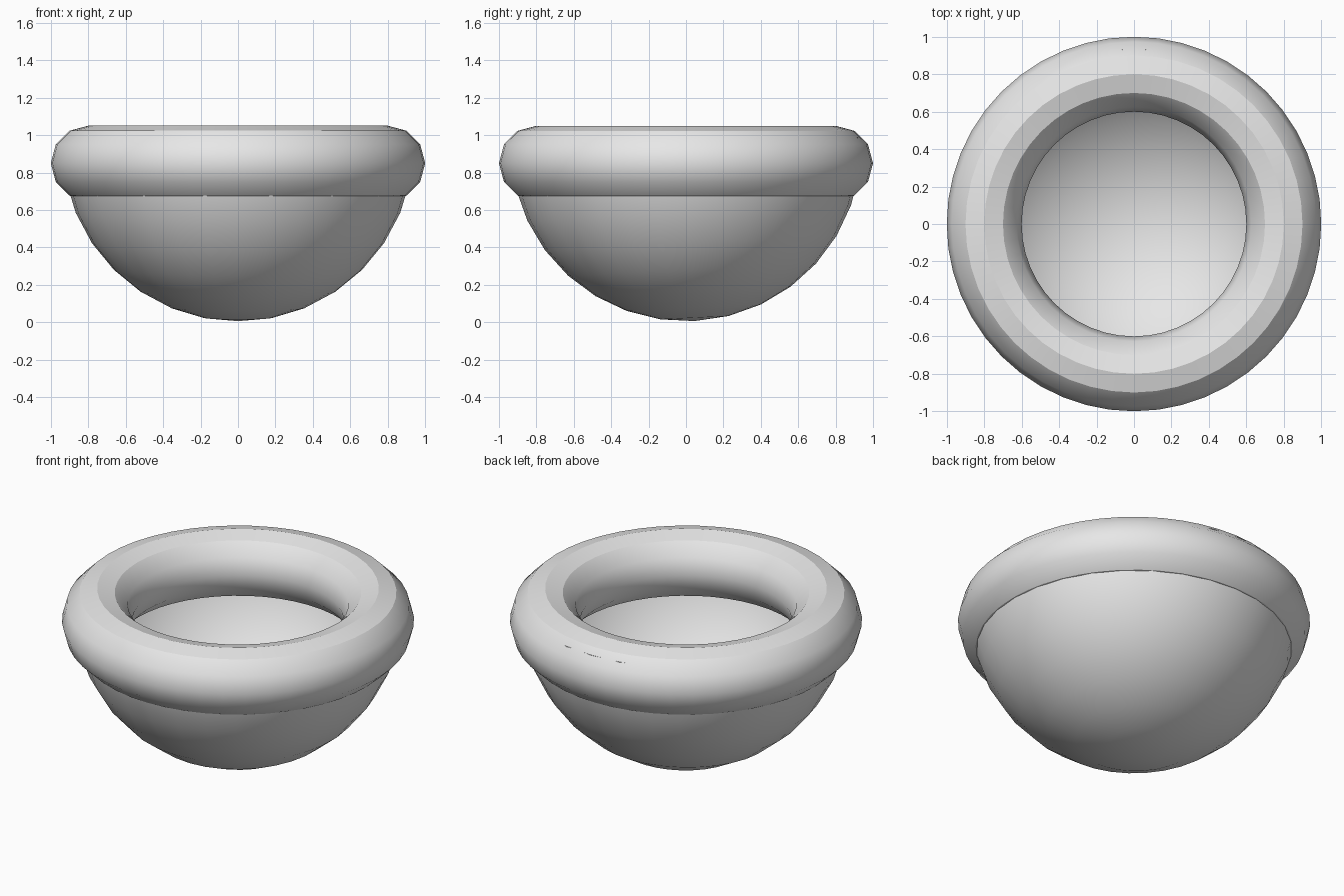
import bpy, bmesh, math
from mathutils import Matrix

if "Cube" in bpy.data.objects:
    bpy.data.objects.remove(bpy.data.objects["Cube"])

grey = bpy.data.materials.new("light grey")
grey.diffuse_color = (0.8, 0.8, 0.8, 1)
grey.use_nodes = True
grey.node_tree.nodes["Principled BSDF"].inputs["Base Color"].default_value = grey.diffuse_color


def finish(obj, name):
    obj.name = name
    obj.data.materials.clear()
    obj.data.materials.append(grey)
    bpy.ops.object.select_all(action='DESELECT')
    obj.select_set(True)
    bpy.context.view_layer.objects.active = obj
    bpy.ops.object.shade_smooth_by_angle(angle=math.radians(30))


# Thick rounded rim
bpy.ops.mesh.primitive_torus_add(major_radius=0.8, minor_radius=0.2,
                                 major_segments=48, minor_segments=12,
                                 location=(0, 0, 0.85))
finish(bpy.context.object, "rim")

# Open half-sphere bowl, tipped very slightly so its back edge sits higher
bm = bmesh.new()
bmesh.ops.create_uvsphere(bm, u_segments=32, v_segments=16, radius=0.938)
upper = [v for v in bm.verts if v.co.z > 0.01]
bmesh.ops.delete(bm, geom=upper, context='VERTS')
bm.transform(Matrix.Translation((0, 0, 0.943)) @ Matrix.Rotation(math.radians(2.8), 4, 'X'))
mesh = bpy.data.meshes.new("bowl")
bm.to_mesh(mesh)
bm.free()
bowl = bpy.data.objects.new("bowl", mesh)
bpy.context.collection.objects.link(bowl)
finish(bowl, "bowl")
